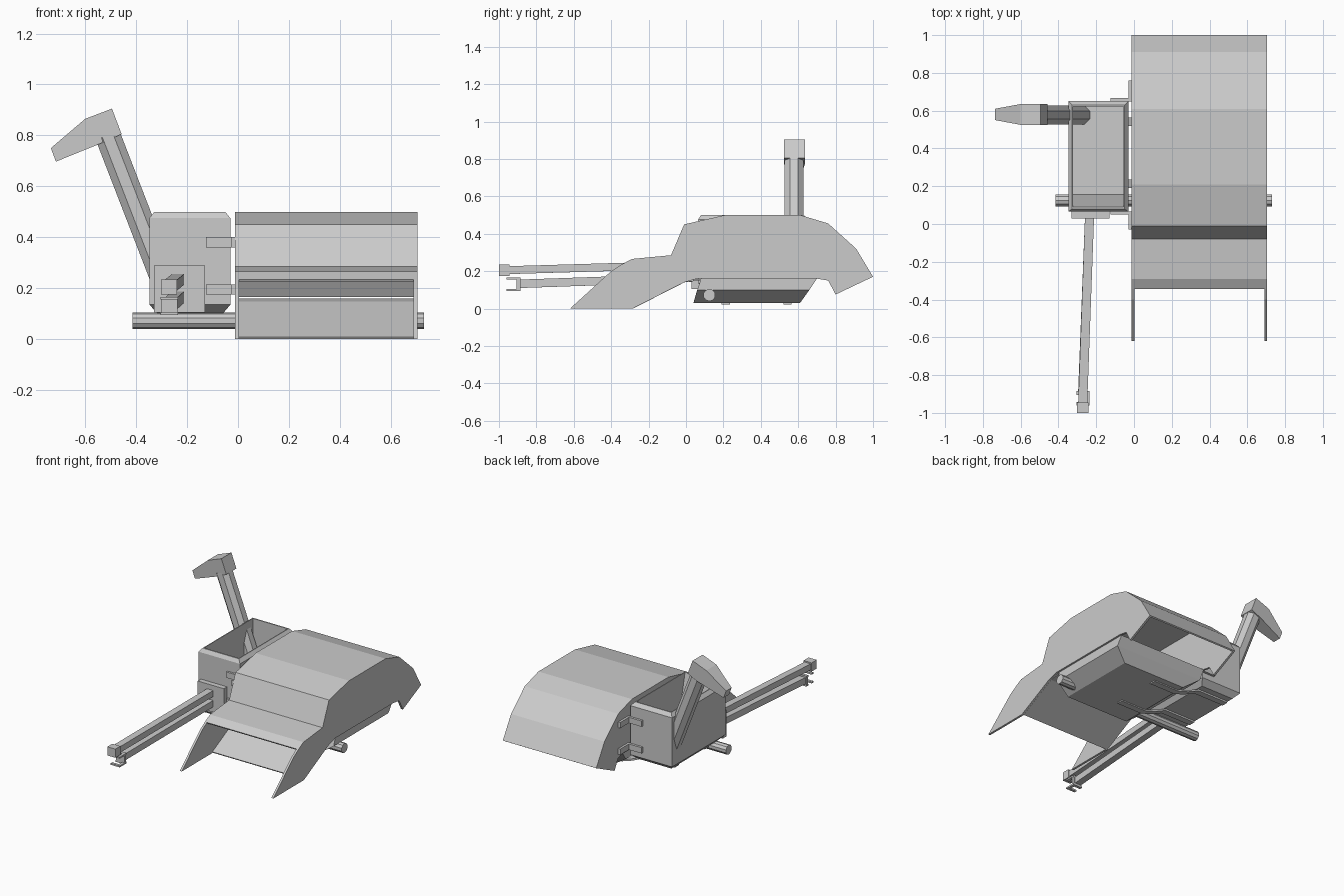
import bpy, bmesh, math
from mathutils import Vector

if "Cube" in bpy.data.objects:
    bpy.data.objects.remove(bpy.data.objects["Cube"])


def make(name, verts, faces):
    me = bpy.data.meshes.new(name)
    me.from_pydata(verts, [], faces)
    bm = bmesh.new()
    bm.from_mesh(me)
    bmesh.ops.recalc_face_normals(bm, faces=bm.faces)
    bm.to_mesh(me)
    bm.free()
    ob = bpy.data.objects.new(name, me)
    bpy.context.collection.objects.link(ob)
    return ob


def loft(name, rings):
    """Skin a list of equal-sized vertex rings and cap both ends."""
    n = len(rings[0])
    verts = [tuple(v) for r in rings for v in r]
    faces = [tuple(range(n)), tuple(range((len(rings) - 1) * n, len(rings) * n))]
    for k in range(len(rings) - 1):
        for i in range(n):
            j = (i + 1) % n
            faces.append((k * n + i, k * n + j, (k + 1) * n + j, (k + 1) * n + i))
    return make(name, verts, faces)


def prism(name, pts, axis, a, b):
    """Extrude a 2D outline along x (y,z), y (x,z) or z (x,y)."""
    def put(p, t):
        q = list(p)
        q.insert("xyz".index(axis), t)
        return q
    return loft(name, [[put(p, a) for p in pts], [put(p, b) for p in pts]])


def box(name, x0, x1, y0, y1, z0, z1):
    return prism(name, [(x0, y0), (x1, y0), (x1, y1), (x0, y1)], "z", z0, z1)


def ribbon(line, t):
    """Closed outline of a polyline thickened by t to its right side."""
    pts = [Vector(p) for p in line]
    off = []
    for i, p in enumerate(pts):
        d = (pts[min(i + 1, len(pts) - 1)] - pts[max(i - 1, 0)]).normalized()
        off.append(p + Vector((d.y, -d.x)) * t)
    return [tuple(p) for p in pts + off[::-1]]


def beam(name, a, b, w, h, cut=0.0):
    """Straight bar with a rectangular or chamfered section."""
    a, b = Vector(a), Vector(b)
    d = (b - a).normalized()
    side = d.cross(Vector((0, 0, 1))).normalized()
    up = side.cross(d)
    w, h = w / 2, h / 2
    if cut:
        sec = [(w, h - cut), (w - cut, h), (cut - w, h), (-w, h - cut),
               (-w, cut - h), (cut - w, -h), (w - cut, -h), (w, cut - h)]
    else:
        sec = [(w, h), (-w, h), (-w, -h), (w, -h)]
    return loft(name, [[c + side * u + up * v for u, v in sec] for c in (a, b)])


def rect(x0, x1, y0, y1, z):
    return [(x0, y0, z), (x1, y0, z), (x1, y1, z), (x0, y1, z)]


# Hood: two side plates, curved top sheet and sloping front floor
top = [(-0.345, 0.235), (-0.29, 0.265), (-0.08, 0.285), (-0.01, 0.45),
       (0.21, 0.5), (0.61, 0.5), (0.76, 0.455), (0.91, 0.32), (1.0, 0.17)]
side = [(-0.62, 0), (-0.40, 0.2)] + top + [
    (0.80, 0.075), (0.76, 0.15), (0.70, 0.16), (0.06, 0.16), (-0.01, 0.14), (-0.285, 0)]
for label, x in (("left", -0.012), ("right", 0.69)):
    prism("hood_side_" + label, side, "x", x, x + 0.015)
prism("hood_top_sheet", ribbon(top, 0.01), "x", -0.01, 0.703)
prism("hood_floor_plate", ribbon([(-0.285, 0.008), (-0.01, 0.148), (0.09, 0.16)], 0.008),
      "x", 0.0, 0.692)

# Trough under the hood, leaning forward and narrowing to its base
loft("trough", [rect(0.0, 0.692, 0.08, 0.70, 0.16),
                rect(0.0, 0.692, 0.06, 0.66, 0.10),
                rect(0.10, 0.59, 0.04, 0.61, 0.03)])

# Axle through the machine
r = 0.033
prism("axle", [(0.125 + r * math.cos(math.tau * (i + .5) / 10),
                0.072 + r * math.sin(math.tau * (i + .5) / 10)) for i in range(10)],
      "x", -0.415, 0.73)

# Open hopper beside the hood, with bevelled base and rim
loft("hopper", [rect(-0.315, -0.06, 0.12, 0.61, 0.10),
                rect(-0.348, -0.03, 0.065, 0.65, 0.135),
                rect(-0.348, -0.03, 0.065, 0.65, 0.475),
                rect(-0.328, -0.05, 0.08, 0.63, 0.5),
                rect(-0.322, -0.056, 0.09, 0.622, 0.5),
                rect(-0.322, -0.056, 0.155, 0.622, 0.22)])
box("drawbar_mount", -0.33, -0.13, 0.03, 0.07, 0.105, 0.29)

# Drawbar: upper and lower bars with end fittings
beam("upper_drawbar", (-0.235, 0.05, 0.235), (-0.272, -0.96, 0.205), 0.048, 0.042)
box("upper_drawbar_end", -0.302, -0.24, -1.0, -0.945, 0.175, 0.235)
beam("lower_drawbar", (-0.235, 0.05, 0.165), (-0.272, -0.895, 0.132), 0.048, 0.045)
clevis = [(-0.305, -0.96), (-0.235, -0.96), (-0.235, -0.885), (-0.305, -0.885),
          (-0.305, -0.905), (-0.255, -0.905), (-0.255, -0.942), (-0.305, -0.942)]
for label, z in (("lower", 0.094), ("upper", 0.155)):
    prism("hitch_plate_" + label, clevis, "z", z, z + 0.011)
box("hitch_block", -0.302, -0.238, -0.905, -0.885, 0.1, 0.16)

# Angle brackets joining hopper and hood, front and back
for z in (0.175, 0.36):
    for label, y0, y1, y2, y3 in (("front", 0.05, 0.067, -0.03, 0.067),
                                  ("back", 0.648, 0.666, 0.648, 0.76)):
        outline = [(-0.125, y0), (-0.028, y0), (-0.028, y2), (-0.01, y2),
                   (-0.01, y3), (-0.028, y3), (-0.028, y1), (-0.125, y1)]
        prism("bracket_" + label, outline, "z", z, z + 0.04)

# Straps under the hopper and trough
strap = ribbon([(-0.31, 0.1), (-0.07, 0.1), (0.02, 0.06), (0.1, 0.034), (0.3, 0.034)], 0.012)
for y in (0.19, 0.52):
    prism("belly_strap", strap, "y", y, y + 0.045)

# Discharge spout and its hooked head
beam("spout_pipe", (-0.28, 0.577, 0.2), (-0.512, 0.577, 0.8), 0.10, 0.10, 0.028)
head = [(-0.735, 0.75, 0.03), (-0.6, 0.865, 0.055), (-0.495, 0.905, 0.055),
        (-0.457, 0.805, 0.055), (-0.535, 0.77, 0.055), (-0.715, 0.697, 0.03)]
loft("spout_head", [[(x, 0.58 + s * h, z) for x, z, h in head] for s in (-1, 1)])
